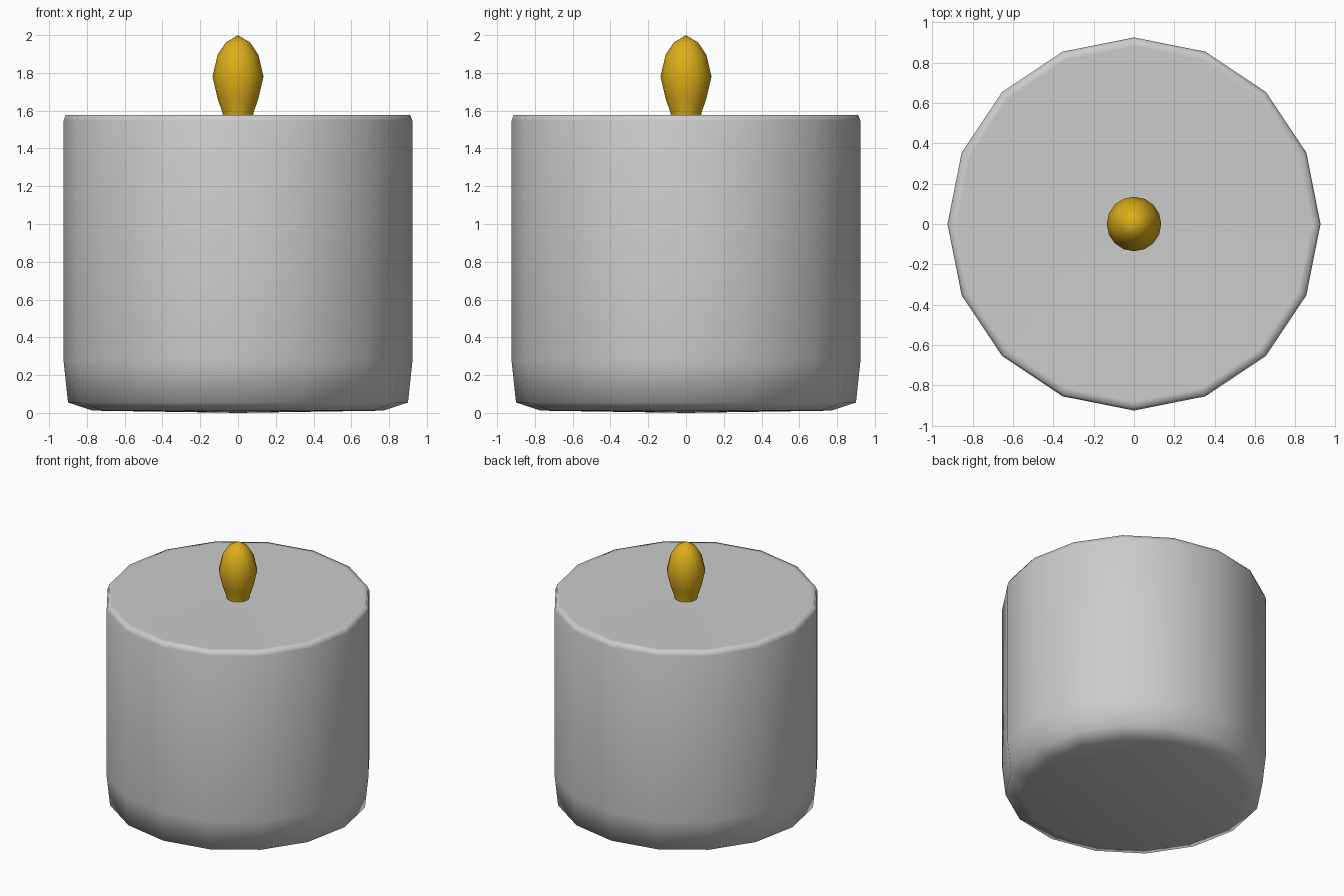
import bpy, bmesh, math

if "Cube" in bpy.data.objects:
    bpy.data.objects.remove(bpy.data.objects["Cube"])

SIDES = 16


def lathe(name, profile, angle, color=None):
    """Spin a (radius, z) profile around z; zero radius closes to a point."""
    bm = bmesh.new()
    rings = []
    for r, z in profile:
        if r == 0:
            rings.append([bm.verts.new((0, 0, z))] * SIDES)
        else:
            rings.append([bm.verts.new((r * math.cos(2 * math.pi * i / SIDES),
                                        r * math.sin(2 * math.pi * i / SIDES), z))
                          for i in range(SIDES)])
    for a, b in zip(rings, rings[1:]):
        for i in range(SIDES):
            j = (i + 1) % SIDES
            bm.faces.new(dict.fromkeys((a[i], a[j], b[j], b[i])))
    bmesh.ops.recalc_face_normals(bm, faces=bm.faces)
    mesh = bpy.data.meshes.new(name)
    bm.to_mesh(mesh)
    bm.free()
    obj = bpy.data.objects.new(name, mesh)
    bpy.context.collection.objects.link(obj)
    if color:
        mat = bpy.data.materials.new(name)
        mat.diffuse_color = color
        mat.use_nodes = True
        mat.node_tree.nodes["Principled BSDF"].inputs["Base Color"].default_value = mat.diffuse_color
        mesh.materials.append(mat)
    bpy.ops.object.select_all(action='DESELECT')
    obj.select_set(True)
    bpy.context.view_layer.objects.active = obj
    bpy.ops.object.shade_smooth_by_angle(angle=math.radians(angle))
    return obj


# Wax body: slightly domed base, tapered foot, softened top rim
lathe("candle_body", [(0, 0), (0.77, 0.012), (0.90, 0.055), (0.924, 0.28),
                      (0.924, 1.545), (0.912, 1.578), (0.88, 1.578),
                      (0.10, 1.57), (0, 1.57)], 80)

# Flame: narrow neck, full belly, pointed tip
lathe("flame", [(0, 1.56), (0.078, 1.56), (0.082, 1.59), (0.107, 1.66),
                (0.135, 1.78), (0.108, 1.895), (0.065, 1.96), (0, 2.0)],
      60, (0.72, 0.42, 0.01, 1))
